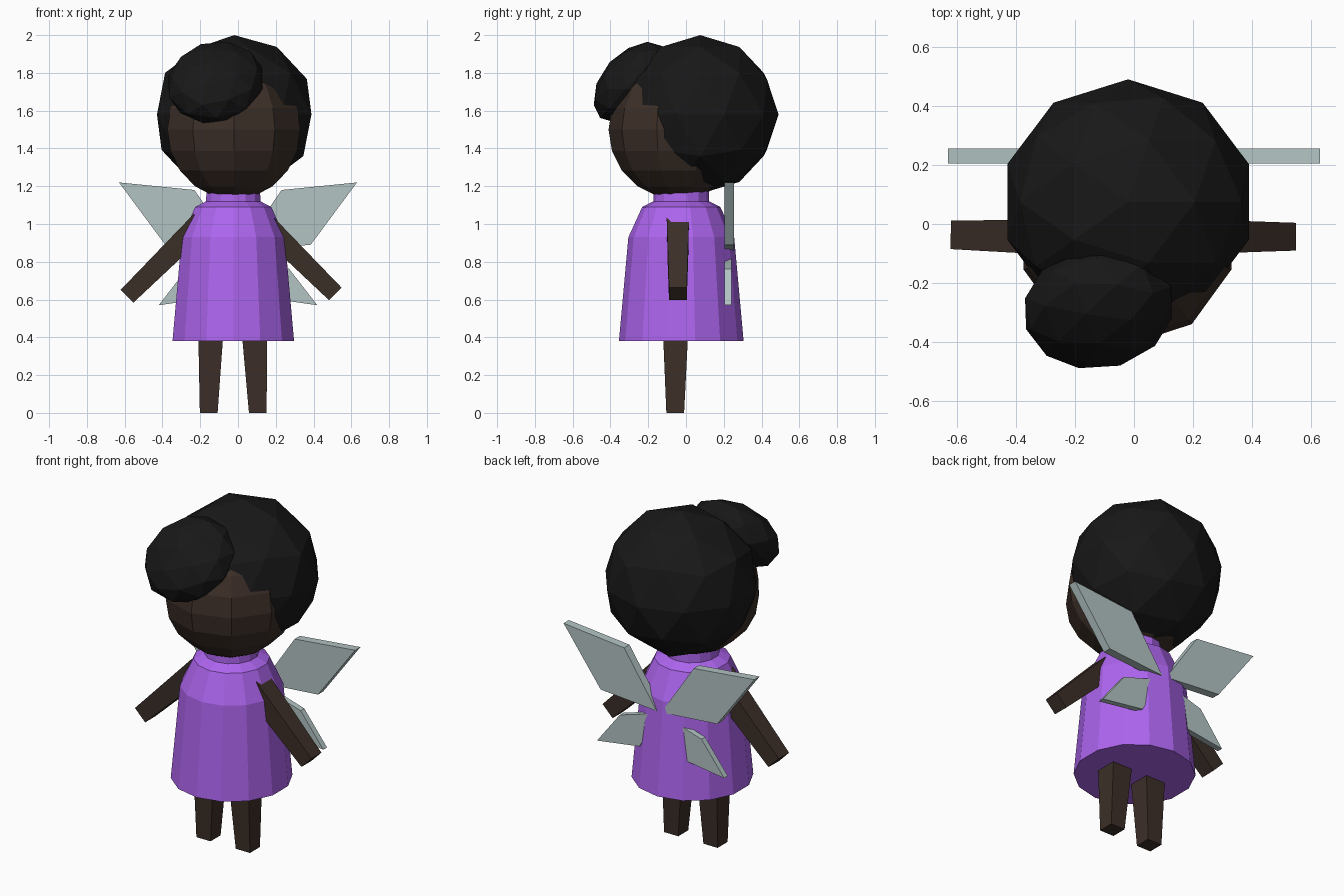
import bpy, bmesh
from math import sin, cos, pi, radians
from mathutils import Vector, Matrix

if "Cube" in bpy.data.objects:
    bpy.data.objects.remove(bpy.data.objects["Cube"])


def material(name, rgb):
    m = bpy.data.materials.new(name)
    m.diffuse_color = (*rgb, 1)
    m.use_nodes = True
    m.node_tree.nodes["Principled BSDF"].inputs["Base Color"].default_value = m.diffuse_color
    return m


SKIN = material("skin_brown", (0.045, 0.028, 0.021))
HAIR = material("hair_black", (0.009, 0.009, 0.009))
DRESS = material("dress_purple", (0.42, 0.13, 0.86))
WING = material("wing_pale", (0.45, 0.55, 0.55))


def finish(name, bm, mat):
    bmesh.ops.recalc_face_normals(bm, faces=bm.faces)
    me = bpy.data.meshes.new(name)
    bm.to_mesh(me)
    bm.free()
    me.materials.append(mat)
    ob = bpy.data.objects.new(name, me)
    bpy.context.collection.objects.link(ob)
    return ob


def loft(name, rings, mat):
    """Bridge equal-length rings of points and cap both ends."""
    bm = bmesh.new()
    loops = [[bm.verts.new(p) for p in r] for r in rings]
    n = len(loops[0])
    for a, b in zip(loops, loops[1:]):
        for i in range(n):
            j = (i + 1) % n
            bm.faces.new((a[i], a[j], b[j], b[i]))
    bm.faces.new(loops[0])
    bm.faces.new(loops[-1])
    return finish(name, bm, mat)


def lathe(name, profile, sides, centre, mat):
    """Revolve (radius, z) pairs, with one corner facing the front."""
    cx, cy = centre
    rings = [[(cx + r * sin(2 * pi * i / sides), cy - r * cos(2 * pi * i / sides), z)
              for i in range(sides)] for r, z in profile]
    return loft(name, rings, mat)


def limb(name, start, end, half_start, half_end, mat):
    """Tapered square bar lying in the xz plane direction."""
    s, e = Vector(start), Vector(end)
    d = (e - s).normalized()
    v = Vector((0, 1, 0))
    u = v.cross(d).normalized()
    v = d.cross(u)
    rings = [[c + h * (a * u + b * v) for a, b in ((1, 1), (-1, 1), (-1, -1), (1, -1))]
             for c, h in ((s, half_start), (e, half_end))]
    return loft(name, rings, mat)


def faceted_ball(name, matrix, mat):
    bm = bmesh.new()
    bmesh.ops.create_icosphere(bm, subdivisions=2, radius=1, matrix=matrix)
    return finish(name, bm, mat)


# Dress with collar
lathe("dress", [(0.33, 0.38), (0.28, 0.93), (0.207, 1.09), (0.148, 1.12), (0.145, 1.18)],
      14, (-0.025, -0.025), DRESS)

# Head: ten-sided ball
R = 0.37
lathe("head", [(max(R * sin(pi * k / 10), 0.001), 1.5 - R * cos(pi * k / 10)) for k in range(11)],
      10, (-0.022, -0.04), SKIN)

# Hair mass and swept fringe
faceted_ball("hair", Matrix.LocRotScale(Vector((-0.02, 0.075, 1.58)), None,
                                        Vector((0.43, 0.415, 0.42))), HAIR)
tilt = Matrix.Rotation(radians(48), 4, 'X') @ Matrix.Rotation(radians(40), 4, 'Z')
faceted_ball("fringe", Matrix.Translation((-0.12, -0.285, 1.75)) @ tilt
             @ Matrix.Diagonal((0.27, 0.245, 0.16, 1)), HAIR)

# Arms
limb("arm_right", (-0.19, -0.045, 1.01), (-0.587, -0.037, 0.618), 0.062, 0.048, SKIN)
limb("arm_left", (0.13, -0.043, 1.01), (0.515, -0.043, 0.63), 0.06, 0.047, SKIN)

# Legs
limb("leg_right", (-0.143, -0.055, 0.46), (-0.155, -0.057, 0), 0.068, 0.047, SKIN)
limb("leg_left", (0.085, -0.055, 0.46), (0.105, -0.057, 0), 0.068, 0.047, SKIN)

# Wings: two flat four-sided plates per side
UPPER = [(0.015, 0.86), (0.23, 1.18), (0.63, 1.22), (0.385, 0.89)]
LOWER = [(0.015, 0.84), (0.27, 0.763), (0.42, 0.57), (0.14, 0.61)]
for side, sx in (("left", 1), ("right", -1)):
    for part, outline, y0, y1 in (("upper", UPPER, 0.205, 0.255), ("lower", LOWER, 0.205, 0.24)):
        loft(f"{part}_wing_{side}", [[(sx * x, y, z) for x, z in outline] for y in (y0, y1)], WING)

# Drop the limb ends onto the ground plane exactly
for name in ("leg_right", "leg_left"):
    for v in bpy.data.objects[name].data.vertices:
        if v.co.z < 0.1:
            v.co.z = 0
